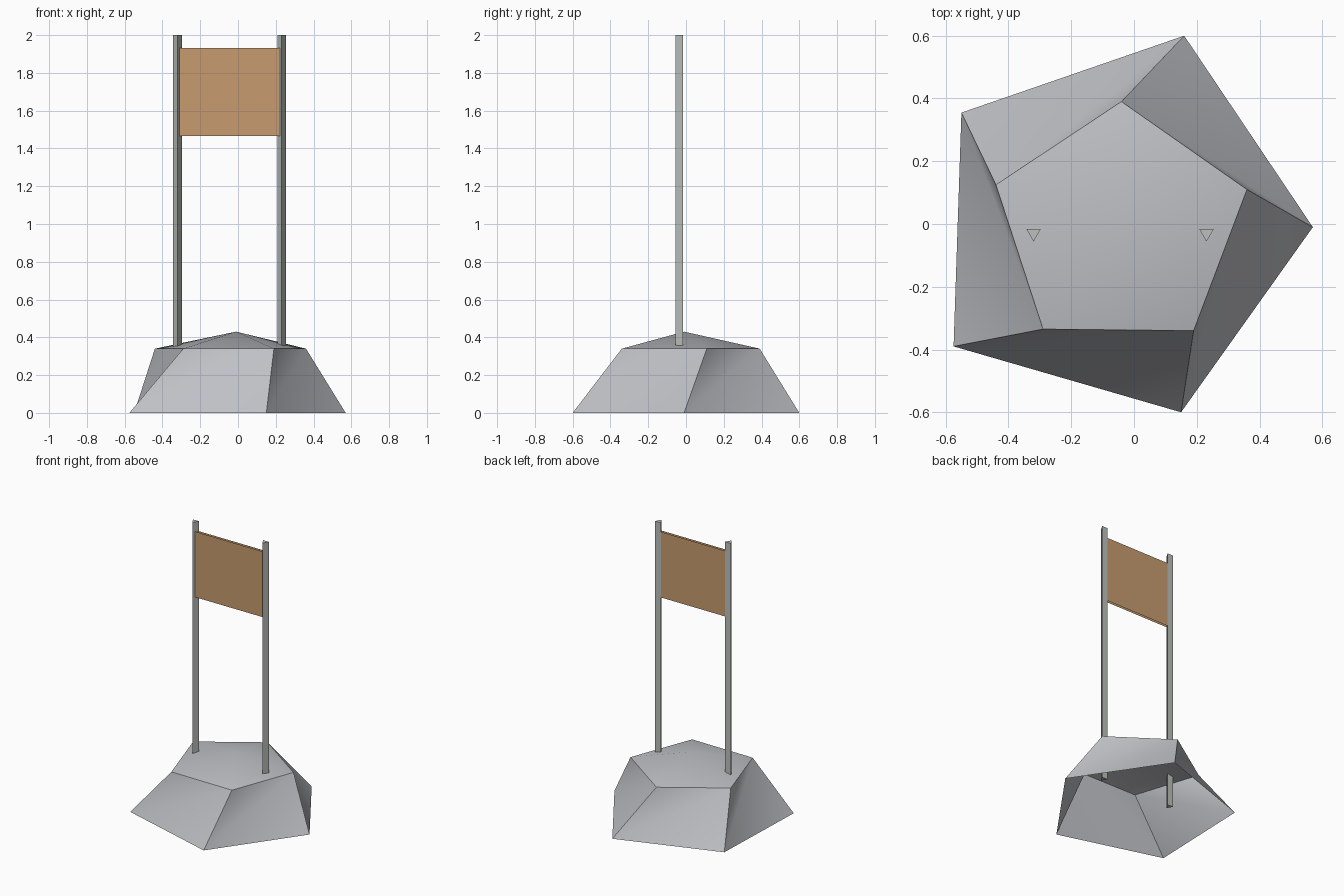
import bpy
import math

cube = bpy.data.objects.get("Cube")
if cube:
    bpy.data.objects.remove(cube, do_unlink=True)


def material(name, rgb):
    mat = bpy.data.materials.new(name)
    mat.use_nodes = True
    mat.diffuse_color = (*rgb, 1)
    mat.node_tree.nodes["Principled BSDF"].inputs["Base Color"].default_value = (*rgb, 1)
    return mat


def build(name, verts, faces, mat):
    mesh = bpy.data.meshes.new(name)
    mesh.from_pydata(verts, [], faces)
    mesh.materials.append(mat)
    obj = bpy.data.objects.new(name, mesh)
    bpy.context.collection.objects.link(obj)
    return obj


stone = material("stone grey", (0.52, 0.53, 0.56))
metal = material("post grey", (0.50, 0.53, 0.50))
wood = material("board brown", (0.58, 0.33, 0.16))

# Mound: a twisted five-sided shell, open underneath, with a low peak
foot = [(0.57, -0.01), (0.16, 0.6), (-0.55, 0.355), (-0.575, -0.39), (0.15, -0.6)]
shoulder = [(0.36, 0.11), (-0.04, 0.39), (-0.44, 0.125), (-0.29, -0.335), (0.19, -0.34)]
verts = [(x, y, 0) for x, y in foot] + [(x, y, 0.34) for x, y in shoulder]
verts.append((-0.01, -0.01, 0.43))
n = len(foot)
peak = 2 * n
faces = []
for i in range(n):
    j = (i + 1) % n
    faces += [(i, j, n + j), (i, n + j, n + i), (n + i, n + j, peak)]
mound = build("mound", verts, faces, stone)
bpy.ops.object.select_all(action="DESELECT")
mound.select_set(True)
bpy.context.view_layer.objects.active = mound
bpy.ops.object.shade_smooth_by_angle(angle=math.radians(42))

# Posts: three-sided prisms with one edge toward the front
section = [(-0.023, -0.016), (0, -0.056), (0.023, -0.016)]
for name, cx in (("right_post", -0.32), ("left_post", 0.231)):
    verts = [(cx + x, y, z) for z in (0.13, 2) for x, y in section]
    sides = [(i, (i + 1) % 3, (i + 1) % 3 + 3, i + 3) for i in range(3)]
    build(name, verts, sides + [(2, 1, 0), (3, 4, 5)], metal)

# Board: a front and a back panel between the posts
x0, x1, z0, z1 = -0.31, 0.222, 1.465, 1.932
for name, y, order in (("board_front", -0.04, (0, 1, 2, 3)), ("board_back", -0.022, (3, 2, 1, 0))):
    corners = [(x0, y, z0), (x1, y, z0), (x1, y, z1), (x0, y, z1)]
    build(name, corners, [order], wood)
